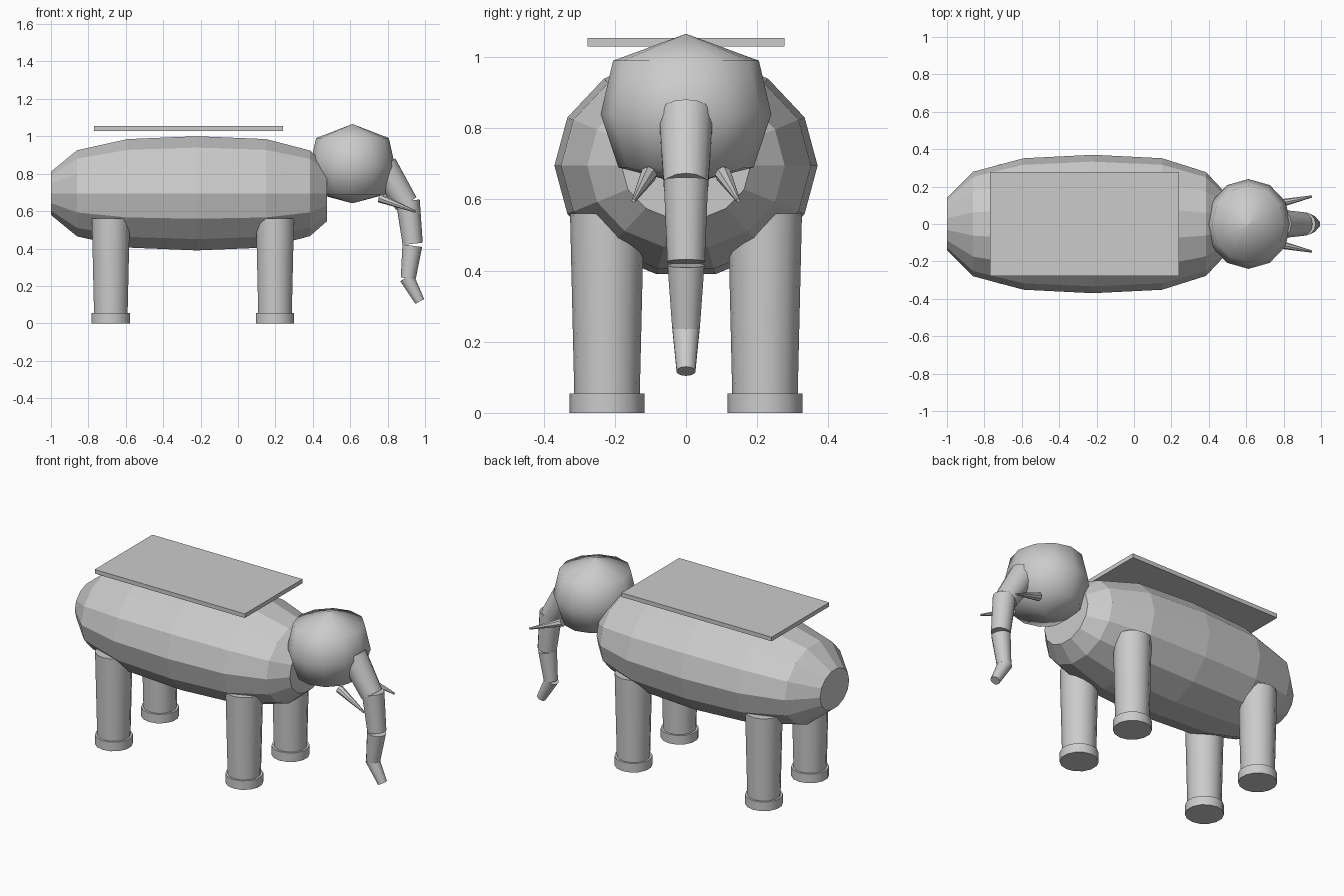
import bpy, bmesh, math
from mathutils import Vector, Matrix

old = bpy.data.objects.get("Cube")
if old:
    bpy.data.objects.remove(old)

grey = bpy.data.materials.new("plain grey")
grey.use_nodes = True
grey.diffuse_color = (0.6, 0.6, 0.6, 1)
grey.node_tree.nodes["Principled BSDF"].inputs["Base Color"].default_value = grey.diffuse_color


def finish(name, bm, smooth=None):
    bmesh.ops.recalc_face_normals(bm, faces=bm.faces)
    mesh = bpy.data.meshes.new(name)
    bm.to_mesh(mesh)
    bm.free()
    mesh.materials.append(grey)
    ob = bpy.data.objects.new(name, mesh)
    bpy.context.collection.objects.link(ob)
    if smooth:
        bpy.ops.object.select_all(action='DESELECT')
        ob.select_set(True)
        bpy.context.view_layer.objects.active = ob
        bpy.ops.object.shade_smooth_by_angle(angle=math.radians(smooth))
    return ob


def loft(name, rings, smooth=None):
    """Skin a list of equal vertex rings and cap both ends."""
    bm = bmesh.new()
    loops = [[bm.verts.new(p) for p in ring] for ring in rings]
    n = len(loops[0])
    for a, b in zip(loops, loops[1:]):
        for i in range(n):
            j = (i + 1) % n
            bm.faces.new((a[i], a[j], b[j], b[i]))
    bm.faces.new(loops[0])
    bm.faces.new(loops[-1])
    return finish(name, bm, smooth)


def rod(name, start, end, r1, r2, sides=14):
    """Tapered cylinder between two points."""
    a, b = Vector(start), Vector(end)
    bm = bmesh.new()
    turn = (b - a).to_track_quat('Z', 'Y').to_matrix().to_4x4()
    bmesh.ops.create_cone(bm, cap_ends=True, segments=sides, radius1=r1, radius2=r2,
                          depth=(b - a).length,
                          matrix=Matrix.Translation((a + b) / 2) @ turn)
    return finish(name, bm, 40)


def angles(n):
    return [2 * math.pi * i / n for i in range(n)]


# Barrel body: faceted sections along x
sections = [(-1, .38), (-.86, .755), (-.59, .95), (-.22, 1), (.15, .95), (.385, .75), (.475, .49)]
loft("body", [[(x, .37 * s * math.cos(t), .695 + .313 * s * math.sin(t)) for t in angles(14)]
              for x, s in sections])

# Head: smooth dome with a shallow cone on top
profile = [(.002, 1.065), (.205, .99), (.24, .84), (.19, .69), (.002, .642)]
loft("head", [[(.612 + .95 * r * math.cos(t), r * math.sin(t), z) for t in angles(12)]
              for r, z in profile], 60)

# Trunk: four separate tapered pieces
rod("trunk_upper", (.775, 0, .84), (.9, 0, .64), .078, .064)
rod("trunk_middle", (.908, 0, .655), (.934, 0, .425), .064, .054)
rod("trunk_lower", (.932, 0, .415), (.91, 0, .24), .053, .04)
rod("trunk_tip", (.902, 0, .245), (.972, 0, .117), .04, .027)

# Tusks, legs and feet on both sides
for side, y in (("left", 1), ("right", -1)):
    tag = "far" if y > 0 else "near"
    rod(f"tusk_{tag}", (.757, y * .105, .67), (.95, y * .147, .597), .024, .006, 8)
    for place, x in (("rear", -.68), ("front", .198)):
        rod(f"{place}_leg_{tag}", (x, y * .222, .05), (x, y * .222, .56), .092, .104)
        rod(f"{place}_foot_{tag}", (x, y * .222, 0), (x, y * .222, .055), .105, .105)

# Flat board above the back
bm = bmesh.new()
bmesh.ops.create_cube(bm, size=1, matrix=Matrix.Translation((-.265, 0, 1.042))
                      @ Matrix.Diagonal((1.01, .554, .025, 1)))
finish("back_board", bm)
